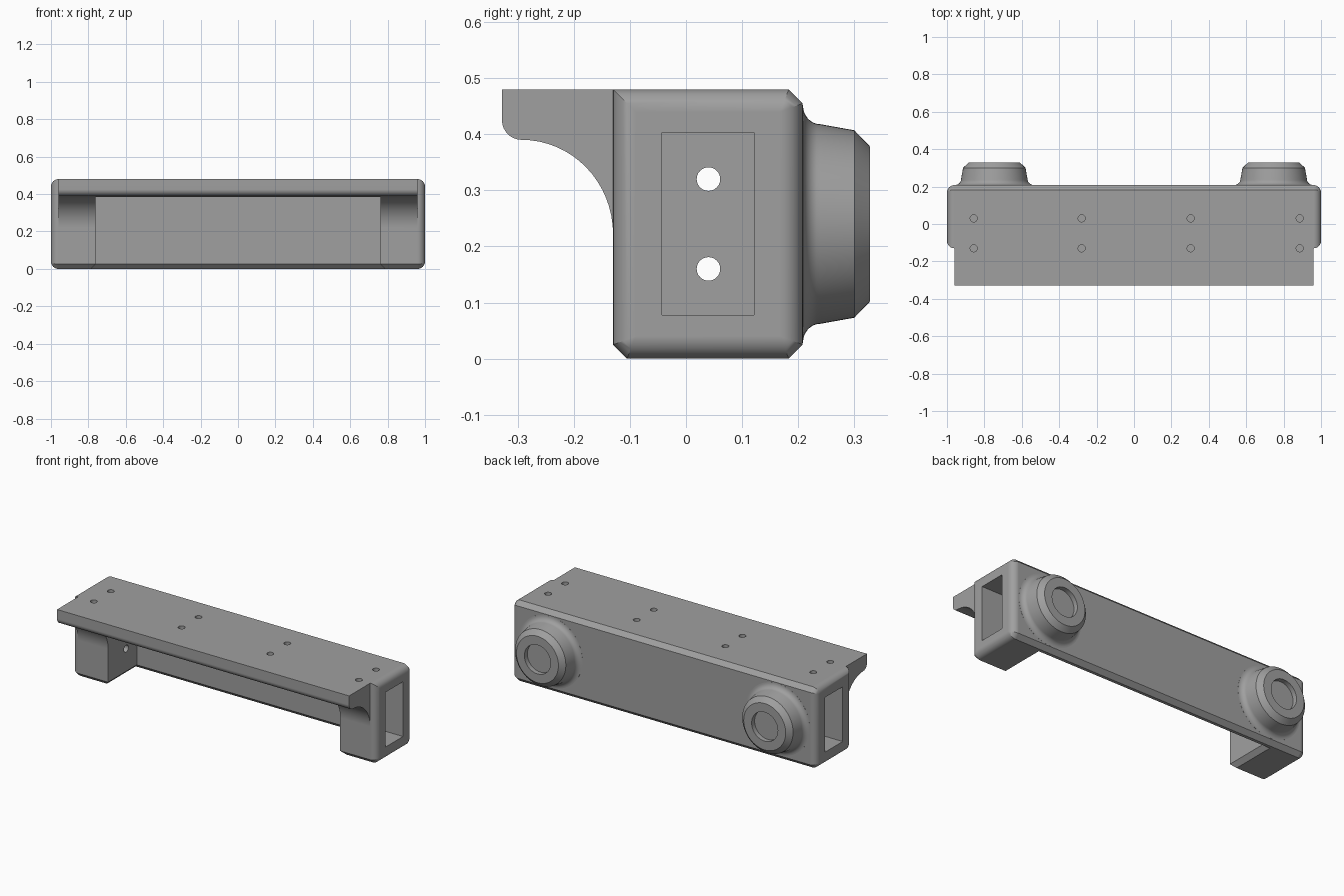
import bpy, bmesh, math
from math import sin, cos, pi

cube = bpy.data.objects.get("Cube")
if cube:
    bpy.data.objects.remove(cube, do_unlink=True)

# One plain grey material
grey = bpy.data.materials.new("plain grey")
grey.use_nodes = True
tone = (0.35, 0.35, 0.35, 1)
grey.diffuse_color = tone
grey.node_tree.nodes["Principled BSDF"].inputs["Base Color"].default_value = tone


def loft(name, rings):
    """Skin a closed solid through equal-length rings of points."""
    bm = bmesh.new()
    loops = [[bm.verts.new(p) for p in ring] for ring in rings]
    n = len(loops[0])
    for a, b in zip(loops, loops[1:]):
        for i in range(n):
            j = (i + 1) % n
            bm.faces.new((a[i], a[j], b[j], b[i]))
    bm.faces.new(loops[0][::-1])
    bm.faces.new(loops[-1])
    bmesh.ops.recalc_face_normals(bm, faces=bm.faces)
    mesh = bpy.data.meshes.new(name)
    bm.to_mesh(mesh)
    bm.free()
    mesh.materials.append(grey)
    obj = bpy.data.objects.new(name, mesh)
    bpy.context.collection.objects.link(obj)
    return obj


def combine(target, tool, operation):
    """Apply a boolean and discard the tool."""
    mod = target.modifiers.new(operation, "BOOLEAN")
    mod.object, mod.operation, mod.solver = tool, operation, "EXACT"
    bpy.context.view_layer.objects.active = target
    bpy.ops.object.modifier_apply(modifier=mod.name)
    bpy.data.objects.remove(tool, do_unlink=True)


def box(name, x0, x1, y0, y1, z0, z1):
    return loft(name, [[(x0, y0, z), (x1, y0, z), (x1, y1, z), (x0, y1, z)]
                       for z in (z0, z1)])


def circle(radius, place, n=24):
    return [place(radius * cos(2 * pi * i / n), radius * sin(2 * pi * i / n))
            for i in range(n)]


FRONT, BACK, TOP, ROUND, CHAMFER = -0.13, 0.208, 0.48, 0.04, 0.025


# Main body: chamfered long edges, rounded ends
def section(x, inset):
    k = max(CHAMFER * (1 - inset / ROUND), 0.001)
    f, b, lo, hi = FRONT + inset, BACK - inset, inset, TOP - inset
    return [(x, y, z) for y, z in ((f + k, lo), (b - k, lo), (b, lo + k), (b, hi - k),
                                   (b - k, hi), (f, hi), (f, lo + k))]


angles = [pi / 2 * i / 8 for i in range(9)]
half = [(1 - ROUND + ROUND * sin(a), ROUND * (1 - cos(a))) for a in angles]
body = loft("housing", [section(-x, i) for x, i in reversed(half)]
            + [section(x, i) for x, i in half])

# Overhanging lip with rounded nose and concave underside
profile = [(-0.1, TOP), (-0.328, TOP)]
profile += [(-0.293 - 0.035 * cos(a), 0.425 - 0.035 * sin(a)) for a in angles]
arc = [pi / 2 * i / 16 for i in range(1, 17)]
profile += [(-0.293 + 0.163 * sin(a), 0.222 + 0.168 * cos(a)) for a in arc]
profile += [(-0.1, 0.222)]
combine(body, loft("lip", [[(x, y, z) for y, z in profile] for x in (-0.96, 0.96)]), "UNION")

# Central recess, flared at the bottom to chamfer its rim
recess = []
for z, flare in ((-0.01, 0.035), (CHAMFER, 0), (0.385, 0)):
    w, back = 0.763 + flare, 0.14 + flare
    recess.append([(-w, -0.5, z), (w, -0.5, z), (w, back, z), (-w, back, z)])
combine(body, loft("recess_cutter", recess), "DIFFERENCE")

# End pockets, and bolt holes through their inner walls
for s in (-1, 1):
    x0, x1 = sorted((s * 0.8, s * 1.1))
    combine(body, box("pocket_cutter", x0, x1, -0.043, 0.121, 0.078, 0.403), "DIFFERENCE")
    for z in (0.16, 0.32):
        hole = loft("bolt_cutter", [circle(0.021, lambda u, v: (x, 0.04 + u, z + v))
                                    for x in (s * 0.72, s * 0.9)])
        combine(body, hole, "DIFFERENCE")

# Blind screw holes in the top
for x in (-0.857, -0.28, 0.303, 0.886):
    for y in (-0.13, 0.03):
        hole = loft("screw_cutter", [circle(0.019, lambda u, v: (x + u, y + v, z))
                                     for z in (0.42, 0.55)])
        combine(body, hole, "DIFFERENCE")

# Round bosses on the back: fillet, tapered side, chamfer, shallow dish
boss = [(0.212, 0.18)]
boss += [(0.212 - 0.034 * sin(a), 0.2085 + 0.03 * (1 - cos(a))) for a in angles]
boss += [(0.167, 0.3), (0.138, 0.328), (0.086, 0.328), (0.086, 0.3)]
for s in (-1, 1):
    rings = [circle(r, lambda u, v: (s * 0.747 + u, y, 0.24 + v), 64) for r, y in boss]
    combine(body, loft("boss", rings), "UNION")

# Smooth the curves, keep edges crisp
bpy.ops.object.select_all(action="DESELECT")
body.select_set(True)
bpy.context.view_layer.objects.active = body
bpy.ops.object.shade_smooth_by_angle(angle=math.radians(28))
weighted = body.modifiers.new("weighted normals", "WEIGHTED_NORMAL")
weighted.keep_sharp = True
